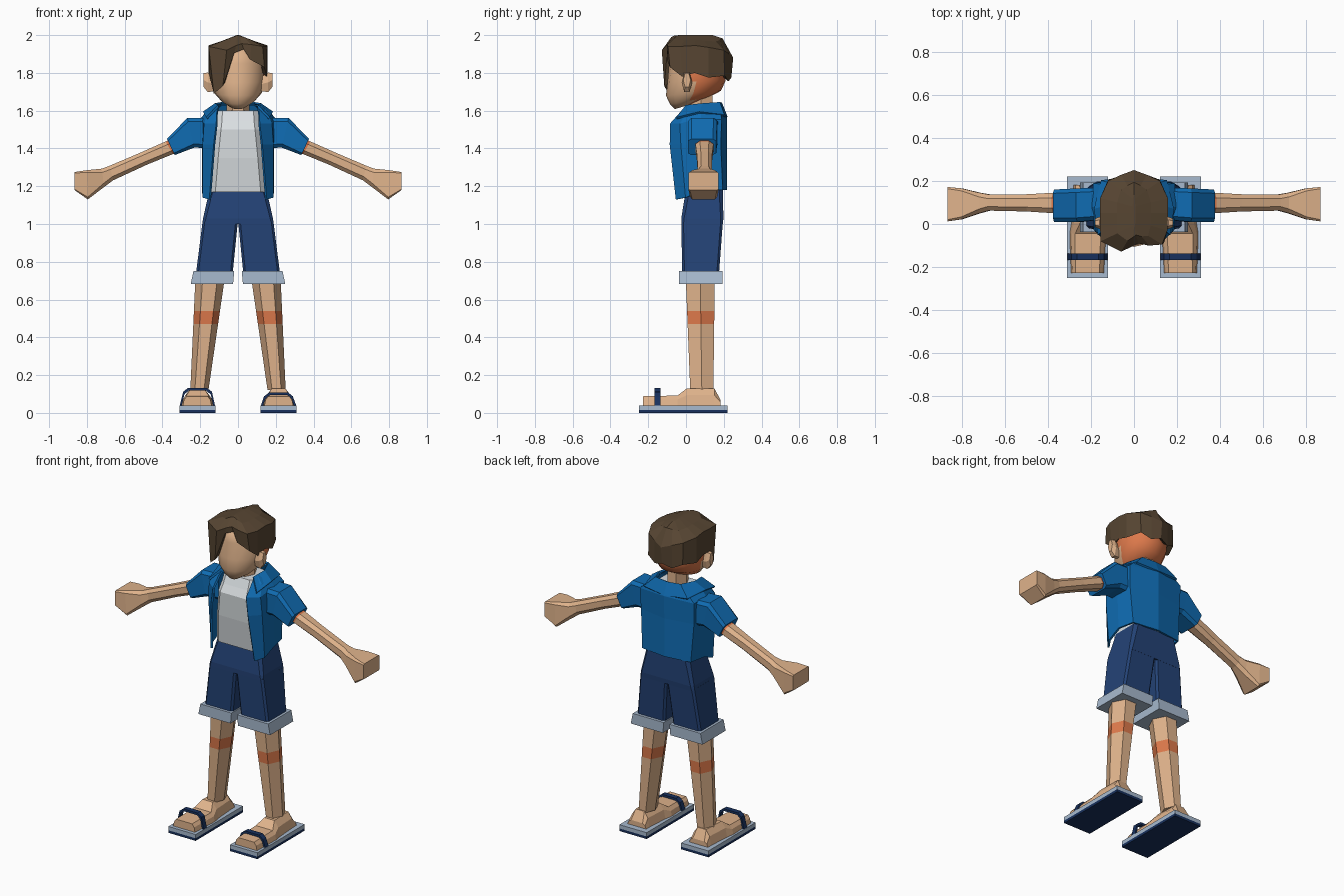
import bpy, bmesh, math


def material(name, rgb):
    m = bpy.data.materials.new(name)
    m.diffuse_color = (*rgb, 1)
    return m


SKIN = material("skin", (0.74, 0.45, 0.26))
ORANGE = material("warm skin", (0.72, 0.19, 0.07))
HAIR = material("dark brown", (0.095, 0.06, 0.032))
BLUE = material("jacket blue", (0.005, 0.15, 0.45))
DENIM = material("shorts navy", (0.017, 0.055, 0.18))
PALE = material("pale blue grey", (0.39, 0.49, 0.62))
WHITE = material("shirt white", (0.70, 0.74, 0.76))
NAVY = material("sole navy", (0.009, 0.03, 0.11))


def loft(name, rings, mats, s=1, closed=True, cap=(True, True), smooth=False, rule=None, band=None):
    """Skin a list of equal rings; s = -1 mirrors in x; band = segment using mats[1]."""
    bm = bmesh.new()
    vs = [[bm.verts.new((s * x, y, z)) for x, y, z in r] for r in rings]
    n = len(rings[0])
    for k in range(len(vs) - 1):
        for i in range(n if closed else n - 1):
            j = (i + 1) % n
            f = bm.faces.new((vs[k][i], vs[k][j], vs[k + 1][j], vs[k + 1][i]))
            f.material_index = 1 if band == k else 0
    if closed and cap[0]:
        bm.faces.new(vs[0])
    if closed and cap[1]:
        bm.faces.new(vs[-1])
    bmesh.ops.recalc_face_normals(bm, faces=bm.faces)
    for f in bm.faces:
        f.smooth = smooth
        if rule:
            f.material_index = rule(f.calc_center_median())
    me = bpy.data.meshes.new(name)
    bm.to_mesh(me)
    bm.free()
    for m in mats:
        me.materials.append(m)
    ob = bpy.data.objects.new(name, me)
    bpy.context.collection.objects.link(ob)
    return ob


def rect(x0, x1, y0, y1, z, c=0.0):
    """Horizontal rectangle, optionally with cut corners."""
    if c == 0:
        return [(x0, y0, z), (x1, y0, z), (x1, y1, z), (x0, y1, z)]
    return [(x0 + c, y0, z), (x1 - c, y0, z), (x1, y0 + c, z), (x1, y1 - c, z),
            (x1 - c, y1, z), (x0 + c, y1, z), (x0, y1 - c, z), (x0, y0 + c, z)]


def hexagon(x0, x1, y0, y1, z):
    a, m, q = (x1 - x0) * 0.25, (y0 + y1) / 2, x1
    return [(x0 + a, y0, z), (x1 - a, y0, z), (q, m, z), (x1 - a, y1, z), (x0 + a, y1, z), (x0, m, z)]


def limb(xt, zt, xb, zb, y0, y1, c=0.25):
    """Limb section between a top and a bottom point, with cut corners."""
    out = []
    for t, u in ((0, c), (0, 1 - c), (c, 1), (1 - c, 1), (1, 1 - c), (1, c), (1 - c, 0), (c, 0)):
        out.append((xt + (xb - xt) * t, y0 + (y1 - y0) * u, zt + (zb - zt) * t))
    return out


def foot_ring(y, x0, x1, t, z):
    return [(x0, y, 0.04), (x1, y, 0.04), (x1 - t * .3, y, .04 + (z - .04) * .6),
            (x1 - t, y, z), (x0 + t, y, z), (x0 + t * .3, y, .04 + (z - .04) * .6)]


for s, side in ((1, "right"), (-1, "left")):
    # Sandals and feet
    loft(f"sole_{side}", [rect(.12, .31, -.25, .22, z) for z in (0, .016)], [NAVY], s)
    loft(f"insole_{side}", [rect(.12, .31, -.25, .22, z) for z in (.016, .04)], [PALE], s)
    loft(f"foot_{side}", [foot_ring(-.228, .14, .292, .02, .088), foot_ring(-.045, .13, .298, .025, .092),
                          foot_ring(.005, .14, .29, .04, .13), foot_ring(.15, .15, .28, .035, .13),
                          foot_ring(.182, .15, .28, .025, .07)], [SKIN], s)
    h = .108 if s > 0 else .132
    path = [(.122, .04), (.138, h - .02), (.165, h), (.265, h), (.29, h - .02), (.308, .04)]
    loft(f"strap_{side}", [[(x, -.168, z), (x, -.136, z),
                            (.215 + (x - .215) * .92, -.136, z - .014),
                            (.215 + (x - .215) * .92, -.168, z - .014)] for x, z in path], [NAVY], s)
    # Legs with a warm band below the knee
    legs = []
    for z in (.12, .47, .54, .74):
        t = (z - .13) / .55
        legs.append(hexagon(.155 - .08 * t, .252 - .025 * t, .022 - .022 * t, .145 + .007 * t, z))
    loft(f"leg_{side}", legs, [SKIN, ORANGE], s, band=1)
    # Shorts legs and cuffs
    loft(f"shorts_leg_{side}", [rect(.028, .222, -.02, .175, .74, .012),
                                rect(.001, .188, -.025, .195, 1.01, .012)], [DENIM], s)
    loft(f"cuff_{side}", [rect(.026, .25, -.037, .193, .683), rect(.02, .236, -.037, .193, .75)], [PALE], s)
    # Sleeves, arms and fists
    loft(f"sleeve_{side}", [limb(.15, 1.56, .15, 1.40, .02, .17, .12), limb(.268, 1.562, .23, 1.405, .01, .165, .12),
                            limb(.376, 1.45, .335, 1.365, .01, .16, .12)], [BLUE], s)
    loft(f"arm_{side}", [limb(.33, 1.455, .30, 1.385, .05, .145), limb(.383, 1.437, .345, 1.37, .05, .145),
                         limb(.50, 1.385, .48, 1.315, .058, .138), limb(.68, 1.308, .66, 1.232, .062, .137),
                         limb(.72, 1.293, .71, 1.195, .05, .145, .2), limb(.80, 1.285, .795, 1.13, .022, .165, .08),
                         limb(.866, 1.275, .866, 1.18, .012, .172, .05)], [SKIN, ORANGE], s, band=0)
    # Ears
    loft(f"ear_{side}", [[(x, .005 + r * .028 * math.cos(a), 1.75 + dz + r * .06 * math.sin(a))
                          for a in [math.tau * i / 6 for i in range(6)]]
                         for x, r, dz in ((.12, .7, -.01), (.16, 1, 0), (.182, .7, .012))], [SKIN], s)

# Hips of the shorts
loft("shorts_hips", [rect(-.189, .189, -.025, .195, 1.0, .012), rect(-.185, .185, -.025, .198, 1.03, .015),
                     rect(-.15, .15, .0, .195, 1.185, .02)], [DENIM])

# Shirt and neck
loft("shirt", [rect(-.15, .15, -.025, .195, 1.17, .03), rect(-.135, .135, -.045, .19, 1.35, .03),
               rect(-.12, .12, -.05, .185, 1.5, .03), rect(-.115, .115, -.025, .18, 1.545, .03),
               rect(-.112, .112, .0, .165, 1.6, .03)], [WHITE])
loft("neck", [hexagon(-.06, .06, .02, .14, z) for z in (1.57, 1.70)], [SKIN])


# Open jacket and folded collar: half outlines mirrored about the back centre
def both(half):
    return half + [(-x, y, z) for x, y, z in reversed(half[:-1])]


jacket = loft("jacket", [both(h) for h in (
    [(.148, -.05, 1.13), (.182, 0, 1.14), (.185, .09, 1.18), (.165, .19, 1.18), (0, .21, 1.18)],
    [(.125, -.082, 1.42), (.182, -.025, 1.42), (.185, .08, 1.42), (.18, .18, 1.42), (0, .21, 1.42)],
    [(.112, -.08, 1.53), (.175, -.03, 1.53), (.19, .08, 1.56), (.185, .185, 1.55), (0, .212, 1.56)],
    [(.11, -.03, 1.585), (.155, .01, 1.59), (.165, .08, 1.59), (.14, .18, 1.59), (0, .2, 1.59)],
    [(.105, .005, 1.615), (.115, .03, 1.625), (.12, .09, 1.625), (.09, .17, 1.63), (0, .18, 1.63)])],
    [BLUE], closed=False)
collar = loft("collar", [both(h) for h in (
    [(.165, -.05, 1.56), (.182, .07, 1.59), (.15, .2, 1.575), (0, .215, 1.565)],
    [(.105, .0, 1.625), (.118, .09, 1.635), (.085, .175, 1.642), (0, .185, 1.64)])], [BLUE], closed=False)
for ob in (jacket, collar):
    mod = ob.modifiers.new("thickness", "SOLIDIFY")
    mod.thickness, mod.offset = .012, 0


# Head: tilted rings, warm colour at the back
def head_ring(hx, y0, y1, zf, zb, n=16):
    pts = []
    for i in range(n):
        a = math.tau * i / n
        t = (1 - math.cos(a)) / 2
        pts.append((hx * math.sin(a), y0 + (y1 - y0) * t, zf + (zb - zf) * t))
    return pts


loft("head", [head_ring(.04, -.06, .03, 1.608, 1.635), head_ring(.09, -.085, .12, 1.635, 1.67),
              head_ring(.125, -.106, .185, 1.68, 1.705), head_ring(.145, -.098, .21, 1.75, 1.76),
              head_ring(.145, -.09, .215, 1.85, 1.85), head_ring(.11, -.075, .18, 1.94, 1.92)],
     [SKIN, ORANGE], smooth=True, rule=lambda c: 1 if c.y > .025 and c.z < 1.87 else 0)

# Hair: shoulder point and rim point for each column, long lock on one side
back = [((.157, .05, 1.945), (.155, .045, 1.80)), ((.157, .12, 1.935), (.157, .12, 1.775)),
        ((.12, .2, 1.92), (.12, .205, 1.785)), ((.06, .228, 1.90), (.06, .225, 1.755))]
cols = [((.02, -.09, 1.955), (.03, -.088, 1.925)), ((.07, -.1, 1.95), (.065, -.1, 1.87)),
        ((.13, -.095, 1.94), (.14, -.085, 1.83)), ((.155, -.03, 1.94), (.152, -.02, 1.78))]
cols += back + [((0, .25, 1.88), (0, .24, 1.775))]
cols += [tuple((-x, y, z) for x, y, z in c) for c in reversed(back)]
cols += [((-.157, -.02, 1.94), (-.152, -.02, 1.79)), ((-.155, -.08, 1.94), (-.128, -.092, 1.69)),
         ((-.06, -.128, 1.92), (-.08, -.115, 1.73)), ((-.01, -.105, 1.945), (-.02, -.1, 1.905))]
rim = [c[1] for c in cols]
inner = [(x * .86, .05 + (y - .05) * .86, z + .02) for x, y, z in rim]
shoulder = [c[0] for c in cols]
crown = [(x * .5, .05 + (y - .05) * .72, 2.0 - abs(x) * .18 - max(0, y - .1) * .12) for x, y, z in shoulder]
ridge = [(x * .04, .05 + (y - .05) * .45, 2.0) for x, y, z in shoulder]
loft("hair", [inner, rim, shoulder, crown, ridge], [HAIR], cap=(False, True))
